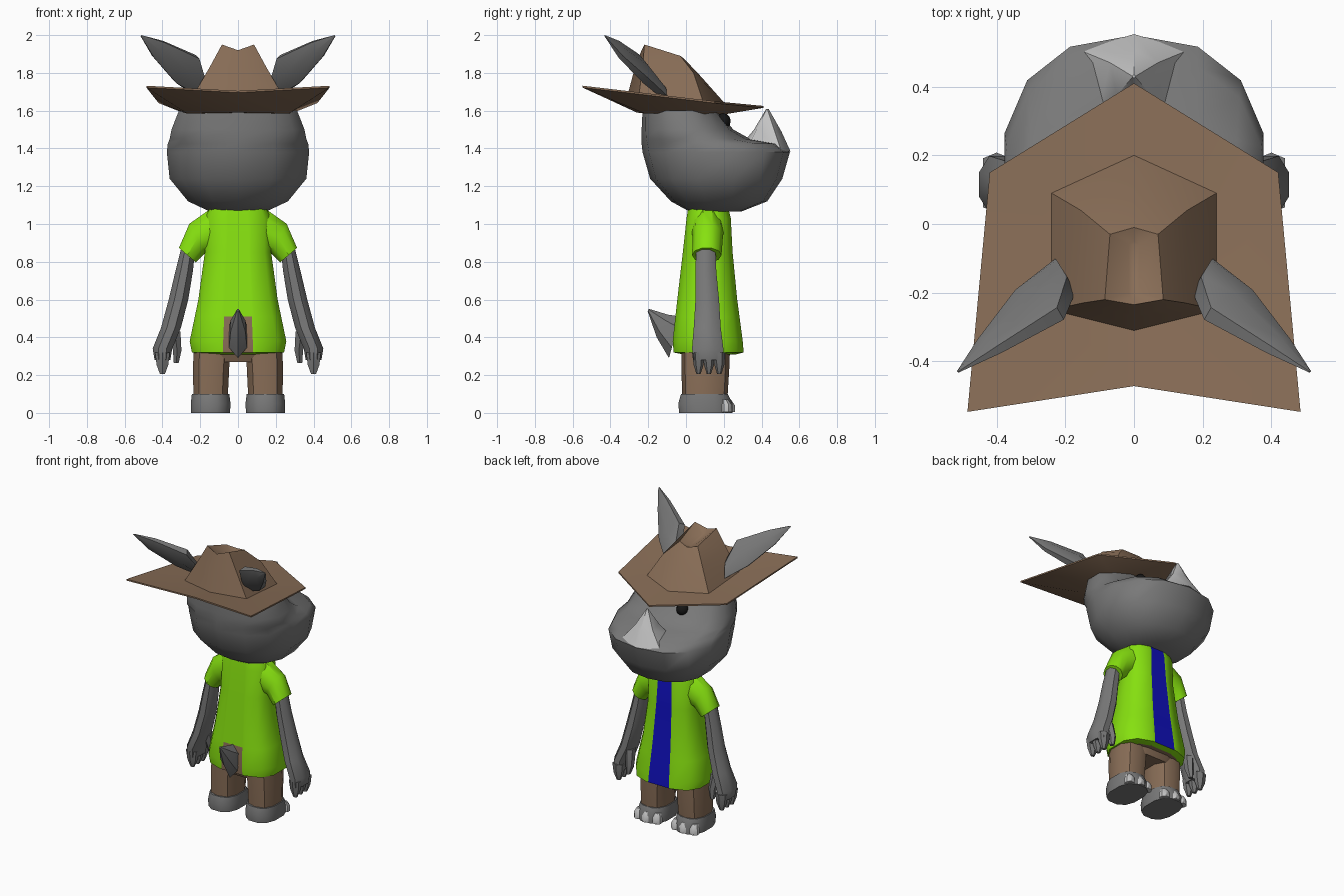
import bpy, bmesh, math
from mathutils import Vector as V

cube = bpy.data.objects.get("Cube")
if cube:
    bpy.data.objects.remove(cube)


def material(name, r, g, b):
    m = bpy.data.materials.new(name)
    m.use_nodes = True
    m.diffuse_color = (r, g, b, 1)
    bsdf = m.node_tree.nodes["Principled BSDF"]
    bsdf.inputs["Base Color"].default_value = (r, g, b, 1)
    bsdf.inputs["Roughness"].default_value = 0.8
    return m


grey = material("hide grey", .19, .19, .19)
brown = material("leather brown", .25, .155, .095)
green = material("shirt green", .24, .75, .005)
blue = material("stripe blue", .005, .005, .5)
ivory = material("horn light grey", .55, .55, .55)
black = material("eye black", .008, .008, .008)


def finish(name, bm, mats, angle=40):
    bmesh.ops.recalc_face_normals(bm, faces=bm.faces)
    me = bpy.data.meshes.new(name)
    bm.to_mesh(me)
    bm.free()
    ob = bpy.data.objects.new(name, me)
    bpy.context.collection.objects.link(ob)
    for m in mats:
        me.materials.append(m)
    bpy.ops.object.select_all(action='DESELECT')
    ob.select_set(True)
    bpy.context.view_layer.objects.active = ob
    bpy.ops.object.shade_smooth_by_angle(angle=math.radians(angle))
    return ob


def skin(rings):
    """Join equal-sized point rings with quads and cap both ends."""
    bm = bmesh.new()
    rows = [[bm.verts.new(p) for p in ring] for ring in rings]
    n = len(rows[0])
    for a, b in zip(rows, rows[1:]):
        for i in range(n):
            j = (i + 1) % n
            bm.faces.new((a[i], a[j], b[j], b[i]))
    bm.faces.new(rows[0])
    bm.faces.new(rows[-1])
    return bm


def oval(c, u, v, n, power=2.0):
    """Ring of n points around c, spanned by vectors u and v."""
    pts = []
    for i in range(n):
        t = 2 * math.pi * (i + .5) / n
        k = [math.copysign(abs(f) ** (2 / power), f) for f in (math.cos(t), math.sin(t))]
        pts.append(V(c) + V(u) * k[0] + V(v) * k[1])
    return pts


def stack(levels, n, power=2.0, s=1):
    """Level rings from (z, x centre, x radius, back y, front y)."""
    return [oval((s * x, (b + f) / 2, z), (r, 0, 0), (0, (f - b) / 2, 0), n, power)
            for z, x, r, b, f in levels]


def flip(rings, s):
    return [[V((s * p.x, p.y, p.z)) for p in ring] for ring in rings]


# Head with a broad low snout
head = skin(stack([(1.065, 0, .15, .02, .29), (1.12, 0, .27, -.08, .43), (1.24, 0, .37, -.19, .51),
                   (1.38, 0, .385, -.23, .55), (1.425, 0, .38, -.235, .49), (1.45, 0, .37, -.235, .34),
                   (1.5, 0, .36, -.235, .25), (1.6, 0, .32, -.23, .17)], 14, 2.3))
finish("head", head, [grey], 50)

# Nose horn
base = [(0, .553, 1.385), (.155, .505, 1.385), (.1, .34, 1.43), (0, .31, 1.44)]
mid = [(0, .505, 1.49), (.07, .47, 1.49), (.05, .375, 1.5), (0, .36, 1.5)]
tip = [(0, .437, 1.61), (.004, .43, 1.61), (.004, .428, 1.61), (0, .425, 1.61)]


def mirrored(half):
    return half + [(-x, y, z) for x, y, z in half[-2:0:-1]]


finish("nose_horn", skin([mirrored(r) for r in (base, mid, tip)]), [ivory], 50)

# Hat: upswept brim and pinched crown in one shell
under = [(0, .2, 1.58), (.27, .1, 1.58), (.27, -.22, 1.585), (0, -.26, 1.59)]
rim = [(0, .41, 1.615), (.42, .15, 1.64), (.485, -.547, 1.722), (0, -.472, 1.695)]
rim_top = [(x, y, z + .01) for x, y, z in rim]
foot = [(0, .2, 1.645), (.24, .09, 1.65), (.24, -.25, 1.675), (0, -.31, 1.68)]
waist = [(0, .08, 1.78), (.155, .04, 1.8), (.15, -.23, 1.83), (0, -.27, 1.83)]
peak = [(0, -.01, 1.875), (.07, -.03, 1.89), (.085, -.22, 1.95), (0, -.235, 1.92)]
pinch = [(0, -.05, 1.86), (.015, -.06, 1.865), (.015, -.2, 1.89), (0, -.21, 1.895)]
hat = skin([mirrored(r) for r in (under, rim, rim_top, foot, waist, peak, pinch)])
finish("hat", hat, [brown], 45)

# Shirt with front stripe and tail opening, coloured by position
shirt = skin(stack([(.31, 0, .2, -.02, .27), (.32, 0, .25, -.07, .31), (.38, 0, .262, -.075, .305),
                    (.6, 0, .215, -.05, .275), (.85, 0, .18, -.02, .25), (1.03, 0, .18, 0, .24),
                    (1.09, 0, .15, .01, .225)], 12, 2.8))
for co, no in (((.05, 0, 1.09), (1, 0, .04)), ((-.05, 0, 1.09), (-1, 0, .04)), ((0, 0, .51), (0, 0, 1))):
    geom = shirt.verts[:] + shirt.edges[:] + shirt.faces[:]
    bmesh.ops.bisect_plane(shirt, geom=geom, plane_co=co, plane_no=no)
shirt.normal_update()
for f in shirt.faces:
    c = f.calc_center_median()
    if abs(c.x) < .05 + .04 * (1.09 - c.z) and .32 < c.z < 1.085:
        if c.y > .15:
            f.material_index = 1
        elif c.z < .51:
            f.material_index = 2
    elif c.z < .312:
        f.material_index = 2
finish("shirt", shirt, [green, blue, brown], 50)

# Trouser seat and tail
finish("trouser_seat", skin(stack([(.27, 0, .2, .0, .22), (.36, 0, .23, -.04, .26)], 12, 2.8)), [brown])
finish("tail", skin([oval((0, -.06, .4), (.055, 0, 0), (0, .03, .11), 6),
                     oval((0, -.125, .46), (.045, 0, 0), (0, .03, .06), 6),
                     oval((0, -.2, .545), (.006, 0, 0), (0, .003, .006), 6)]), [grey])

for side, s in (("left", 1), ("right", -1)):
    # Eye
    bm = bmesh.new()
    bmesh.ops.create_uvsphere(bm, u_segments=10, v_segments=6, radius=.042)
    bmesh.ops.translate(bm, verts=bm.verts, vec=(s * .11, .195, 1.545))
    finish(side + "_eye", bm, [black])

    # Pointed ear rising through the brim
    ear = [oval((.2, -.15, 1.72), (-.02, -.03, .045), (.025, .045, 0), 6),
           oval((.275, -.235, 1.82), (-.07, -.03, .075), (.02, .035, .02), 6),
           oval((.42, -.355, 1.925), (-.035, -.01, .045), (.01, .022, .01), 6),
           oval((.512, -.43, 1.997), (-.003, 0, .003), (.002, .003, 0), 6)]
    finish(side + "_ear", skin(flip(ear, s)), [grey])

    # Short sleeve
    sleeve = [oval((.12, .115, .97), (.035, 0, .11), (0, .085, 0), 10),
              oval((.215, .115, .925), (.045, 0, .08), (0, .08, 0), 10),
              oval((.268, .11, .835), (.047, 0, .04), (0, .078, 0), 10)]
    finish(side + "_sleeve", skin(flip(sleeve, s)), [green])

    # Arm, fingers and thumb
    arm = stack([(.88, .262, .04, .05, .16), (.75, .285, .05, .045, .165), (.6, .315, .056, .045, .18),
                 (.45, .355, .057, .035, .19), (.34, .4, .056, .025, .205), (.28, .4, .045, .035, .205)],
                8, s=s)
    finish(side + "_arm", skin(arm), [grey])
    for i, y in enumerate((.065, .12, .175)):
        finger = stack([(.32, .4, .045, y - .033, y + .033), (.255, .4, .036, y - .025, y + .028),
                        (.205, .4, .015, y - .01, y + .012)], 6, s=s)
        finish(f"{side}_finger_{i + 1}", skin(finger), [grey])
    thumb = stack([(.43, .335, .035, .1, .18), (.33, .322, .026, .13, .195), (.265, .327, .015, .155, .19)],
                  6, s=s)
    finish(side + "_thumb", skin(thumb), [grey])

    # Trouser leg and foot
    leg = stack([(.09, .145, .095, -.02, .22), (.25, .142, .1, -.025, .23), (.4, .13, .105, -.025, .23)],
                10, 2.5, s)
    finish(side + "_leg", skin(leg), [brown])
    shoe = stack([(0, .145, .106, -.04, .25), (.05, .145, .108, -.045, .25), (.1, .145, .102, -.03, .225)],
                 12, 2.5, s)
    finish(side + "_foot", skin(shoe), [grey])

    # Toenails along the front of the foot
    for i, (x, y) in enumerate(((.075, .215), (.145, .23), (.215, .215))):
        nail = stack([(.004, x, .034, y - .035, y + .032), (.04, x, .034, y - .035, y + .032),
                      (.07, x, .02, y - .03, y + .01)], 8, s=s)
        finish(f"{side}_toenail_{i + 1}", skin(nail), [ivory])
